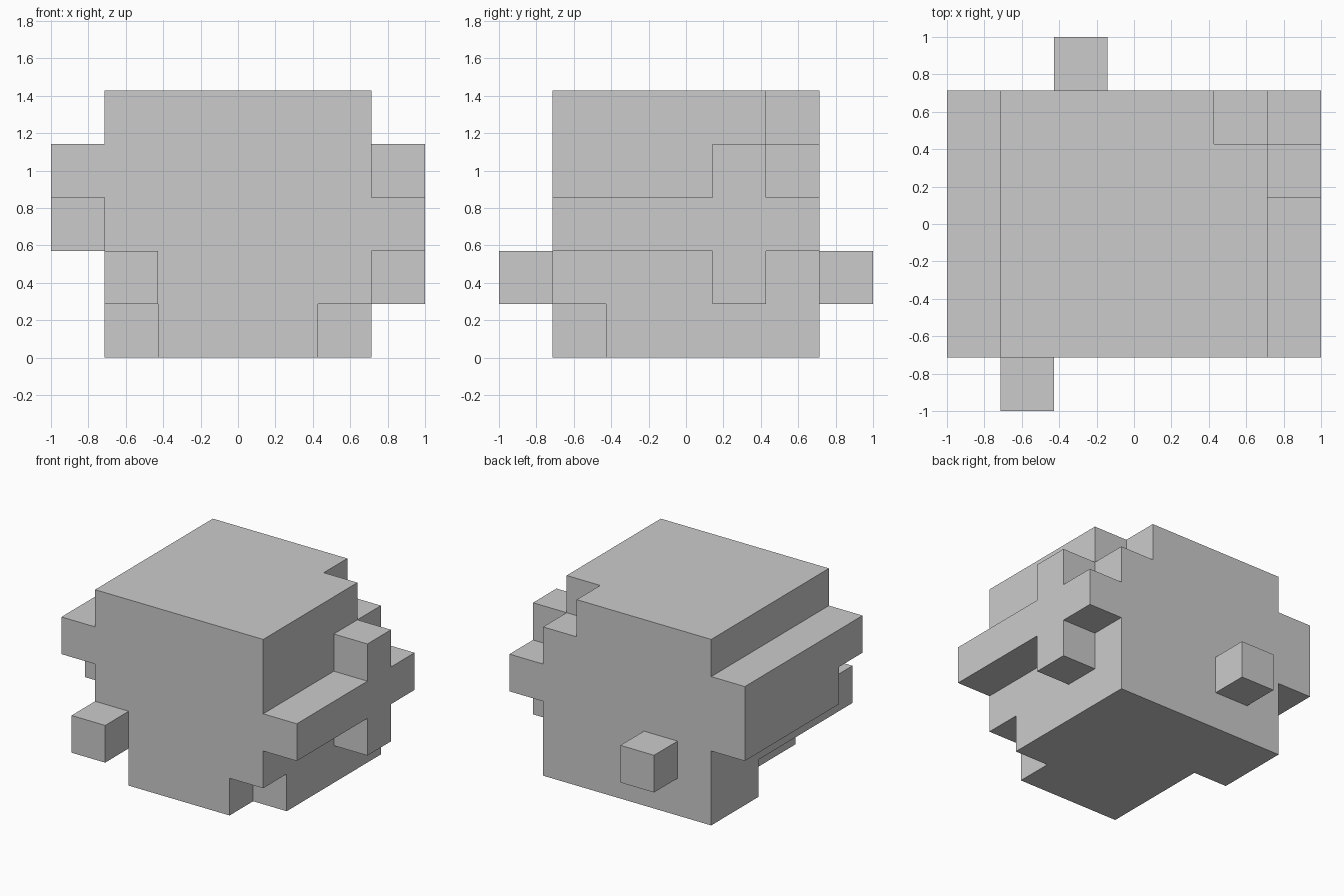
import bpy, bmesh
from math import radians
from mathutils import Vector

if "Cube" in bpy.data.objects:
    bpy.data.objects.remove(bpy.data.objects["Cube"])

U = 2 / 7                      # block size; the model is 7 x 7 x 5 blocks
cells = set()


def block(xs, ys, zs):
    """Set of cells covering inclusive index ranges on each axis."""
    span = lambda r: range(r[0], r[1] + 1)
    return {(x, y, z) for x in span(xs) for y in span(ys) for z in span(zs)}


# main cube
cells |= block((1, 5), (1, 5), (0, 4))
# notches: top back right corner, bottom front right corner, bottom left edge
cells -= block((5, 5), (5, 5), (4, 4))
cells -= block((5, 5), (1, 1), (0, 0))
cells -= block((1, 1), (1, 3), (0, 0))
# left ledge, two rows
cells |= block((0, 0), (1, 5), (3, 3))
cells |= block((0, 0), (2, 5), (2, 2))
# right cross: long bar and upright
cells |= block((6, 6), (1, 5), (2, 2))
cells |= block((6, 6), (4, 4), (1, 3))
# front and back studs
cells |= block((1, 1), (0, 0), (1, 1))
cells |= block((2, 2), (6, 6), (1, 1))


def build_skin(name, cells):
    """One closed surface around the cells, with flat areas merged."""
    bm = bmesh.new()
    for c in cells:
        for axis in range(3):
            for sign in (-1, 1):
                n = Vector((0, 0, 0))
                n[axis] = sign
                if tuple(int(a + b) for a, b in zip(c, n)) in cells:
                    continue
                u, v = Vector((0, 0, 0)), Vector((0, 0, 0))
                u[(axis + 1) % 3] = 0.5
                v[(axis + 2) % 3] = 0.5 * sign
                mid = Vector(c) + Vector((-3, -3, 0.5)) + n * 0.5
                corners = (mid - u - v, mid + u - v, mid + u + v, mid - u + v)
                bm.faces.new([bm.verts.new(p * U) for p in corners])
    bmesh.ops.remove_doubles(bm, verts=bm.verts[:], dist=1e-4)
    bmesh.ops.dissolve_limit(bm, angle_limit=radians(1),
                             verts=bm.verts[:], edges=bm.edges[:])
    mesh = bpy.data.meshes.new(name)
    bm.to_mesh(mesh)
    bm.free()
    obj = bpy.data.objects.new(name, mesh)
    bpy.context.collection.objects.link(obj)
    return obj


build_skin("block_body", cells)
